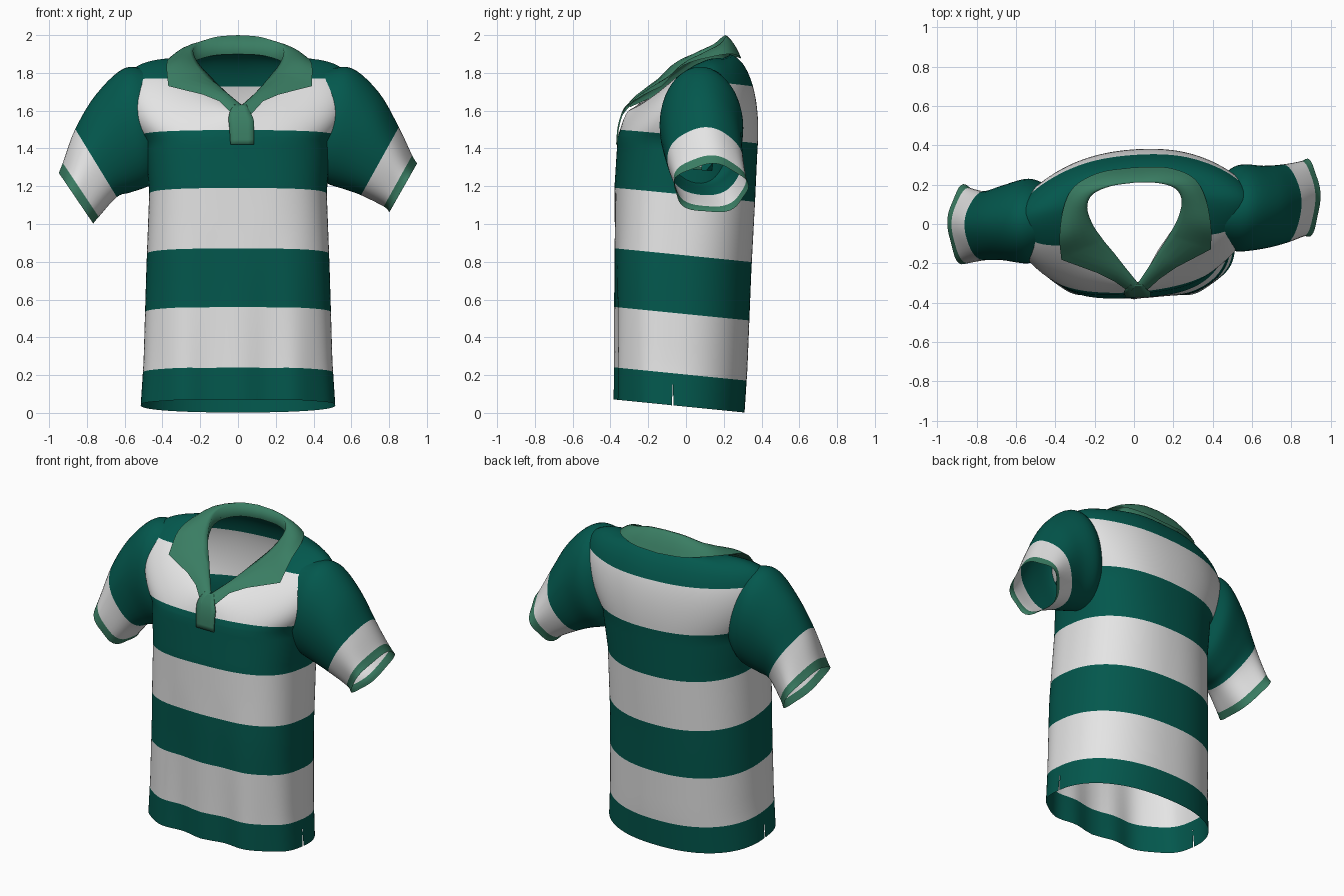
import bpy, bmesh, math
from mathutils import Vector

if "Cube" in bpy.data.objects:
    bpy.data.objects.remove(bpy.data.objects["Cube"])


def material(name, rgb):
    m = bpy.data.materials.new(name)
    m.diffuse_color = (*rgb, 1)
    m.use_nodes = True
    m.node_tree.nodes["Principled BSDF"].inputs["Base Color"].default_value = m.diffuse_color
    return m


GREEN = material("dark green", (0.001, 0.096, 0.074))
WHITE = material("white", (0.78, 0.78, 0.78))
TRIM = material("light green trim", (0.042, 0.205, 0.124))
MATS = [GREEN, WHITE, TRIM]


def spline(pts, n, closed=False):
    """Catmull-Rom points, n steps per segment."""
    p = [Vector(q) for q in pts]
    c = len(p)
    out = []
    for i in range(c if closed else c - 1):
        if closed:
            a, b, d, e = (p[(i + k) % c] for k in (-1, 0, 1, 2))
        else:
            b, d = p[i], p[i + 1]
            a = p[i - 1] if i else b * 2 - d
            e = p[i + 2] if i + 2 < c else d * 2 - b
        for j in range(n):
            t = j / n
            out.append(0.5 * (2 * b + (d - a) * t + (2 * a - 5 * b + 4 * d - e) * t * t
                              + (3 * b - a - 3 * d + e) * t ** 3))
    return out if closed else out + [p[-1]]


def grid(rows, closed):
    """Smooth bmesh sheet through rows of points; returns it with its vertex rows."""
    bm = bmesh.new()
    vs = [[bm.verts.new(p) for p in r] for r in rows]
    n = len(rows[0])
    for r in range(len(rows) - 1):
        for k in range(n if closed else n - 1):
            l = (k + 1) % n
            f = bm.faces.new((vs[r][k], vs[r][l], vs[r + 1][l], vs[r + 1][k]))
            f.smooth = True
    return bm, vs


def finish(bm, name, mats):
    bmesh.ops.recalc_face_normals(bm, faces=bm.faces)
    me = bpy.data.meshes.new(name)
    bm.to_mesh(me)
    bm.free()
    for m in mats:
        me.materials.append(m)
    ob = bpy.data.objects.new(name, me)
    bpy.context.collection.objects.link(ob)
    return ob


def full_loop(half):
    """Mirror a back-to-front half into a closed 120-point loop."""
    return spline(half + [(-x, y, z) for x, y, z in half[-2:0:-1]], 10, True)


def twist(p):
    """The chest and shoulders turn slightly: right side back, left side forward."""
    p.y += 0.07 * p.x * min(1, max(0, (p.z - 0.7) / 0.7))


# --- torso: slightly tilted rings, then a shoulder sweep into the neck loop
TILT = 0.1
BANDS = [0.24, 0.56, 0.87, 1.19, 1.50, 1.80]


def body_ring(s, hw, yf, yb, ym):
    """Boxy front half, rounder back half, widest at ym."""
    ring = []
    for k in range(120):
        a = math.radians(90 - 3 * k)
        c, d = math.cos(a), math.sin(a)
        e = 0.88 if d > 0 else 0.70
        x = hw * math.copysign(abs(c) ** e, c)
        y = ym + ((yb - ym) if d > 0 else (yf - ym)) * abs(d) ** e
        y -= 0.016 * math.cos(x * math.tau / 0.3) * max(0, 1 - s) * max(0, -d)  # hem drape
        ring.append(Vector((x, y, s - TILT * (y + 0.37))))
    return ring


keys = [(0.07, .515, -.368, .31, -.07), (0.3, .50, -.37, .325, -.07),
        (0.8, .485, -.376, .345, -.05), (1.2, .47, -.375, .365, -.02),
        (1.46, .49, -.355, .375, .01)]
rows = []
for i in range(len(keys) - 1):
    for j in range(6):
        rows.append(body_ring(*(p + (q - p) * j / 6 for p, q in zip(keys[i], keys[i + 1]))))
top = body_ring(*keys[-1])
neck = full_loop([(0, .232, 1.9), (.12, .225, 1.895), (.215, .185, 1.88), (.25, .1, 1.865),
                  (.22, 0, 1.81), (.13, -.13, 1.70), (0, -.305, 1.60)])
low = full_loop([(0, .395, 1.64), (.32, .355, 1.64), (.56, .23, 1.64), (.71, .05, 1.68),
                 (.60, -.16, 1.64), (.33, -.29, 1.57), (0, -.345, 1.51)])
high = full_loop([(0, .345, 1.85), (.27, .315, 1.875), (.55, .21, 1.895), (.66, .08, 1.915),
                  (.54, -.05, 1.85), (.27, -.19, 1.715), (0, -.33, 1.57)])
for j in range(23):
    t = j / 22
    u = 1 - t
    rows.append([a * u ** 3 + b * 3 * u * u * t + c * 3 * u * t * t + d * t ** 3
                 for a, b, c, d in zip(top, low, high, neck)])
bm, vs = grid(rows, True)
# side slits at the hem
slit = [bm.edges.get((vs[r][k], vs[r + 1][k])) for k in (30, 90) for r in range(3)]
spots = {(round(v.co.x, 4), round(v.co.z, 4)) for e in slit for v in e.verts}
bmesh.ops.split_edges(bm, edges=slit)
for v in bm.verts:
    if (round(v.co.x, 4), round(v.co.z, 4)) in spots and len(v.link_faces) < 3:
        side = sum(f.calc_center_median().y for f in v.link_faces) / len(v.link_faces) - v.co.y
        v.co.y += math.copysign(0.006 * max(0, 1 - v.co.z / 0.16), side)
# cut the stripes
for s in BANDS:
    bmesh.ops.bisect_plane(bm, geom=bm.verts[:] + bm.edges[:] + bm.faces[:],
                           plane_co=(0, -0.37, s), plane_no=(0, TILT, 1))
armholes = []
for f in bm.faces:
    c = f.calc_center_median()
    f.material_index = sum(c.z + TILT * (c.y + 0.37) > s for s in BANDS) % 2
    if abs(c.x) > 0.4 and ((c.z - 1.49) / 0.22) ** 2 + ((c.y - 0.05) / 0.13) ** 2 < 1:
        armholes.append(f)
bmesh.ops.delete(bm, geom=armholes, context='FACES')
for v in bm.verts:
    twist(v.co)
finish(bm, "torso", MATS[:2])


# --- sleeves: green, then a white band, then a trim cuff
def sleeve(name, sign, stations):
    pts = spline([s[:4] for s in stations], 5)
    ext = spline([s[4:] for s in stations], 5)
    rings = []
    for i, (p, q) in enumerate(zip(pts, ext)):
        t = i / (len(pts) - 1)
        ring = []
        for k in range(48):
            a = math.tau * k / 48
            ripple = 1 + 0.05 * t * t * math.sin(5 * a + 1)
            c, d = math.cos(a) * ripple, math.sin(a) * ripple
            ring.append((sign * ((p[0] + p[2]) / 2 + (p[0] - p[2]) / 2 * c),
                         q[0] + q[1] * d,
                         (p[1] + p[3]) / 2 + (p[1] - p[3]) / 2 * c))
        rings.append(ring)
    bm, vs = grid(rings, True)
    for i, f in enumerate(bm.faces):
        f.material_index = (0, 0, 0, 1, 2)[i // 48 // 5]
    finish(bm, name, MATS)


# columns: top x, top z, bottom x, bottom z, middle y, half depth
sleeve("right_sleeve", 1, [
    (.46, 1.815, .42, 1.26, .06, .18), (.60, 1.825, .47, 1.215, .08, .22),
    (.745, 1.695, .57, 1.18, .085, .21), (.85, 1.51, .65, 1.15, .10, .20),
    (.92, 1.36, .77, 1.09, .125, .19), (.945, 1.315, .80, 1.06, .13, .195)])
sleeve("left_sleeve", -1, [
    (.46, 1.81, .42, 1.25, .02, .18), (.60, 1.825, .475, 1.20, .015, .215),
    (.75, 1.685, .57, 1.165, .005, .19), (.86, 1.50, .64, 1.14, -.01, .175),
    (.925, 1.32, .735, 1.035, -.01, .19), (.945, 1.265, .765, 1.0, -.005, .20)])

# --- collar: inner stand, crest and folded leaf with pointed tips
crest = spline([(0, .21, 2.0), (.12, .20, 1.99), (.21, .165, 1.955), (.24, .10, 1.915),
                (.215, .01, 1.85), (.16, -.08, 1.785)], 5)
outer = spline([(0, .288, 1.877), (.17, .275, 1.885), (.3, .215, 1.9), (.36, .11, 1.885),
                (.385, -.04, 1.84), (.38, -.155, 1.73)], 5)
crest += [Vector(p) for p in ((.115, -.14, 1.735), (.07, -.205, 1.69), (.0, -.30, 1.63))]
outer += [Vector(p) for p in ((.2, -.235, 1.685), (.115, -.285, 1.65), (.04, -.345, 1.57))]
stations = []
for c, o in zip(crest, outer):
    w = max(0, (c.z - 1.62) / 0.38)
    base = Vector((c.x * 1.05, c.y + 0.02 * w, c.z - 0.01 - 0.09 * w))
    stations.append([base, c] + [c.lerp(o, t) + Vector((0, 0, 0.08 * t * (1 - t)))
                                 for t in (.15, .35, .6, .8)] + [o])
flip = [[Vector((-p.x, p.y, p.z)) for p in st] for st in stations[:0:-1]]
strip = flip + stations
for st in strip:  # the neck opening leans slightly to one side at the front
    lean = 0.02 * min(1, max(0, (1.95 - st[1].z) / 0.3))
    for p in st:
        twist(p)
        p.x += lean
bm, vs = grid(strip, False)
finish(bm, "collar", [TRIM])

# --- button placket below the collar
prof = spline([(-.04, -.366, 1.42), (-.045, -.360, 1.5), (-.05, -.346, 1.56),
               (-.04, -.327, 1.60), (-.02, -.308, 1.63)], 3)
rows = []
for p in prof:
    right = 0.085 - max(0, p.z - 1.55) * 0.5
    rows.append([(p.x + (right - p.x) * k / 4, p.y, p.z) for k in range(5)])
bm, vs = grid(rows, False)
placket = finish(bm, "placket", [TRIM])
mod = placket.modifiers.new("thickness", "SOLIDIFY")
mod.thickness = 0.008
mod.offset = 0
